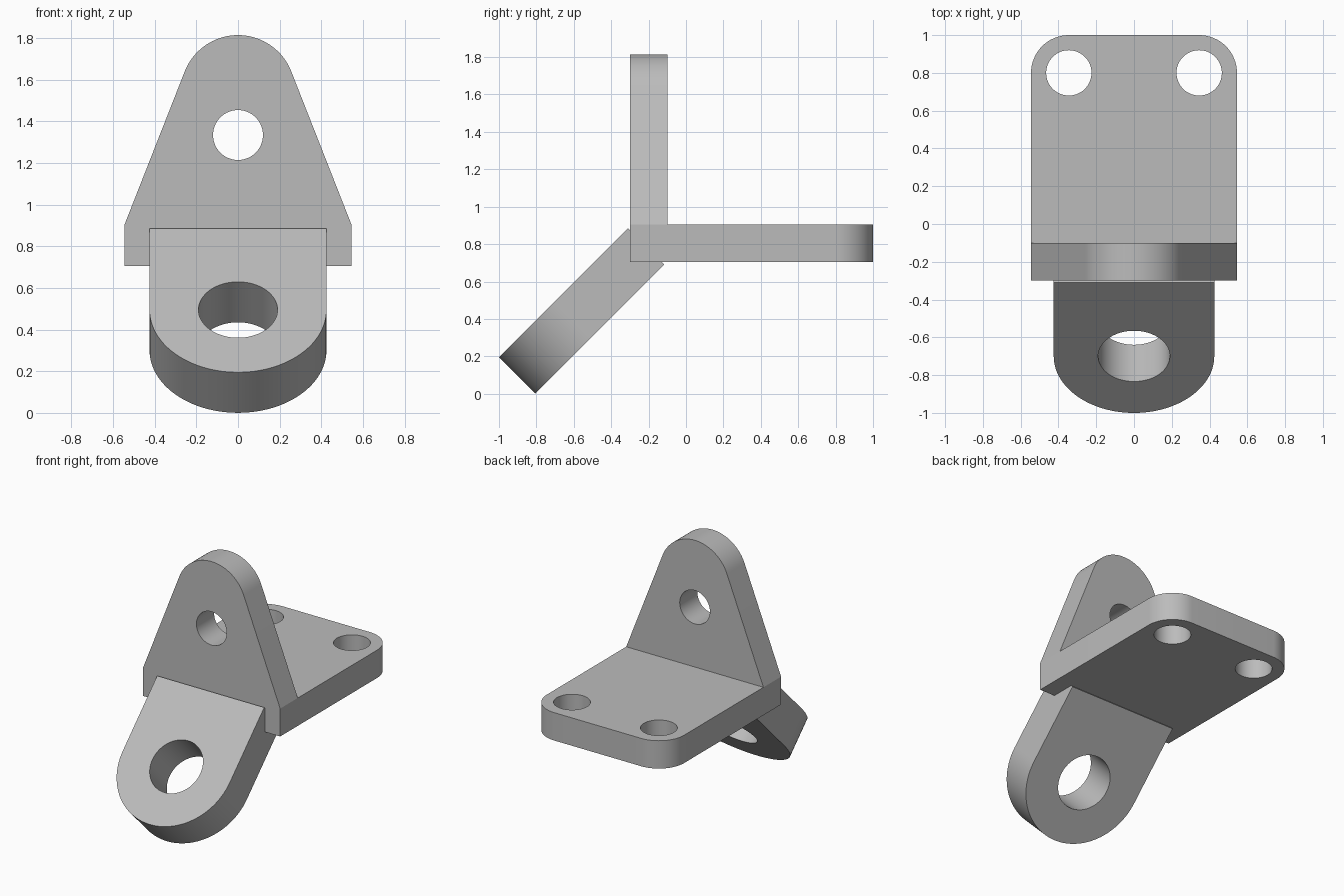
import bpy, bmesh, math
from math import radians, cos, sin
from mathutils import Matrix, Vector

cube = bpy.data.objects.get("Cube")
if cube:
    bpy.data.objects.remove(cube, do_unlink=True)

# Single grey metal
grey = bpy.data.materials.new("plain_grey")
grey.use_nodes = True
colour = (0.5, 0.5, 0.5, 1)
grey.diffuse_color = colour
grey.node_tree.nodes["Principled BSDF"].inputs["Base Color"].default_value = colour


def arc(cx, cy, r, start, end, steps):
    angles = [radians(start + (end - start) * i / steps) for i in range(steps + 1)]
    return [(cx + r * cos(a), cy + r * sin(a)) for a in angles]


def plate(name, outline, holes, thickness, matrix):
    """Fill an outline with round holes, then extrude it along local z."""
    bm = bmesh.new()
    loops = [outline] + [arc(x, y, r, 0, 360, 64)[:-1] for x, y, r in holes]
    for loop in loops:
        verts = [bm.verts.new((x, y, 0)) for x, y in loop]
        for a, b in zip(verts, verts[1:] + verts[:1]):
            bm.edges.new((a, b))
    bmesh.ops.triangle_fill(bm, edges=bm.edges[:], use_beauty=True, normal=(0, 0, 1))
    result = bmesh.ops.extrude_face_region(bm, geom=bm.faces[:], use_keep_orig=True)
    top = [v for v in result["geom"] if isinstance(v, bmesh.types.BMVert)]
    bmesh.ops.translate(bm, verts=top, vec=Vector((0, 0, thickness)))
    bmesh.ops.transform(bm, matrix=matrix, verts=bm.verts[:])
    bmesh.ops.recalc_face_normals(bm, faces=bm.faces[:])
    mesh = bpy.data.meshes.new(name)
    bm.to_mesh(mesh)
    bm.free()
    mesh.materials.append(grey)
    obj = bpy.data.objects.new(name, mesh)
    bpy.context.collection.objects.link(obj)
    bpy.ops.object.select_all(action='DESELECT')
    obj.select_set(True)
    bpy.context.view_layer.objects.active = obj
    bpy.ops.object.shade_smooth_by_angle(angle=radians(20))
    return obj


W = 0.545        # half width of the bracket
LOW, HIGH = 0.705, 0.905
BACK = -0.1      # rear face of the upright

# Horizontal base with two rounded corners and two bolt holes
corner = 0.2
cx, cy = W - corner, 1 - corner
base = [(-W, BACK), (W, BACK)] + arc(cx, cy, corner, 0, 90, 16) + arc(-cx, cy, corner, 90, 180, 16)
plate("base_plate", base, [(-cx, cy, 0.12), (cx, cy, 0.12)], HIGH - LOW,
      Matrix.Translation((0, 0, LOW)))

# Tapered upright with a round top and one hole
tilt = 21.5
upright = [(-W, LOW), (W, LOW), (W, HIGH)] + arc(0, 1.54, 0.275, tilt, 180 - tilt, 40) + [(-W, HIGH)]
plate("upright_plate", upright, [(0, 1.335, 0.12)], 0.2,
      Matrix.Translation((0, BACK, 0)) @ Matrix.Rotation(radians(90), 4, 'X'))

# Sloping lug with a half-round end and a large hole
r, reach = 0.425, 0.551
lug = [(-r, 0), (r, 0)] + arc(0, reach, r, 0, 180, 64)
plate("sloping_lug", lug, [(0, reach, 0.19)], 0.275,
      Matrix.Translation((0, -0.31, 0.885)) @ Matrix.Rotation(radians(225), 4, 'X'))
